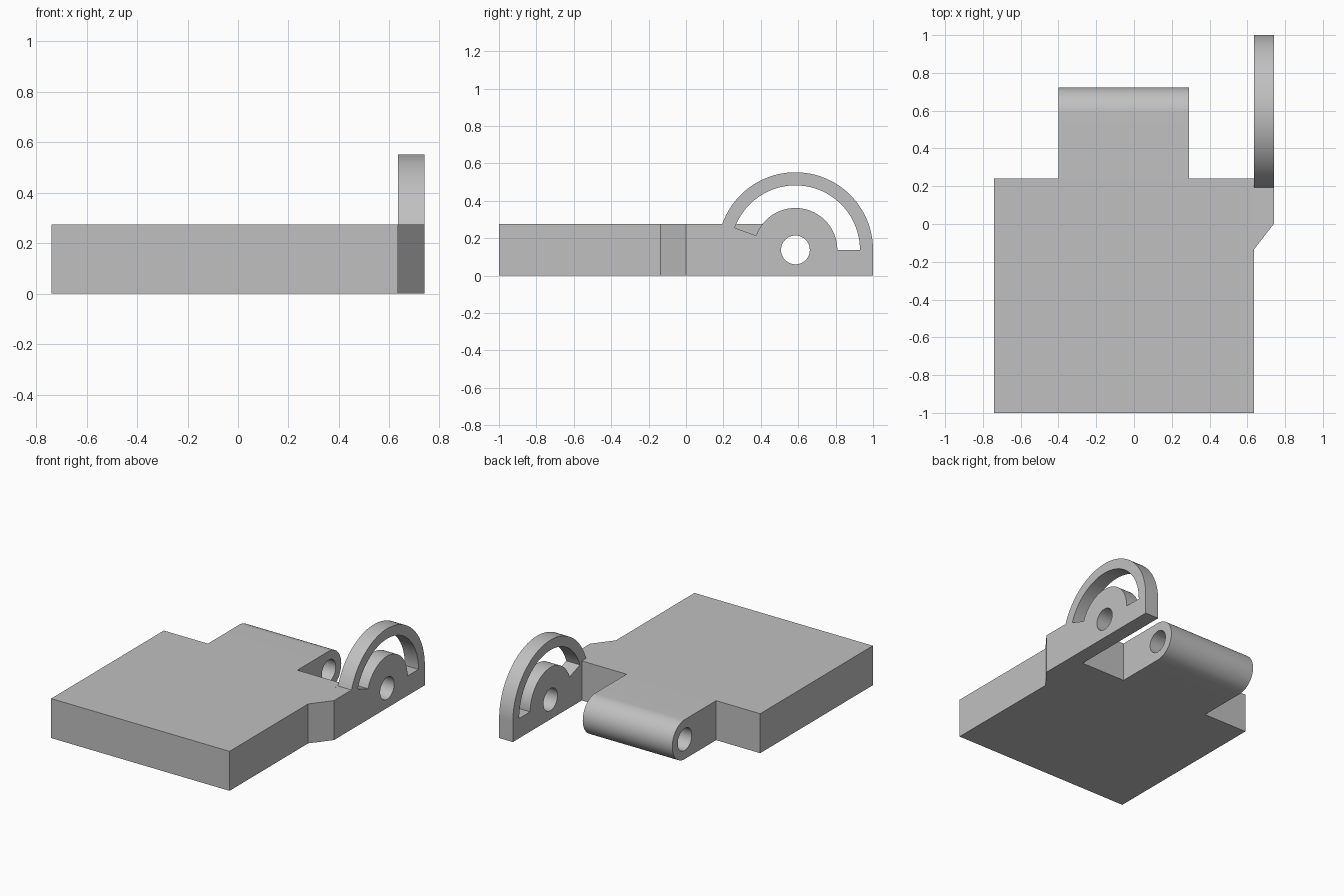
import bpy, bmesh
from math import sin, cos, radians

if "Cube" in bpy.data.objects:
    bpy.data.objects.remove(bpy.data.objects["Cube"], do_unlink=True)

GREY = (0.53, 0.53, 0.53, 1)
grey = bpy.data.materials.new("plain grey")
grey.use_nodes = True
grey.diffuse_color = GREY
grey.node_tree.nodes["Principled BSDF"].inputs["Base Color"].default_value = GREY

THICK = 0.275            # plate thickness
PIN_Y, PIN_Z = 0.585, THICK / 2   # hinge axis
ARM_X0, ARM_X1 = 0.635, 0.74


def arc(radius, start, end, steps=40):
    """Points (y, z) on an arc about the hinge axis, angles in degrees."""
    angles = [radians(start + (end - start) * i / steps) for i in range(steps + 1)]
    return [(PIN_Y + radius * cos(a), PIN_Z + radius * sin(a)) for a in angles]


def prism(name, outline, low, high, axis):
    """Extrude a 2D outline along x (outline is y, z) or z (outline is x, y)."""
    bm = bmesh.new()
    place = (lambda p: (low, *p)) if axis == "x" else (lambda p: (*p, low))
    face = bm.faces.new([bm.verts.new(place(p)) for p in outline])
    grown = bmesh.ops.extrude_face_region(bm, geom=[face])["geom"]
    step = (high - low, 0, 0) if axis == "x" else (0, 0, high - low)
    bmesh.ops.translate(bm, vec=step, verts=[v for v in grown if isinstance(v, bmesh.types.BMVert)])
    bmesh.ops.recalc_face_normals(bm, faces=bm.faces)
    mesh = bpy.data.meshes.new(name)
    bm.to_mesh(mesh)
    bm.free()
    mesh.materials.append(grey)
    ob = bpy.data.objects.new(name, mesh)
    bpy.context.collection.objects.link(ob)
    return ob


def select(ob):
    bpy.ops.object.select_all(action="DESELECT")
    ob.select_set(True)
    bpy.context.view_layer.objects.active = ob


def cut(ob, outline):
    """Cut an outline (y, z) right through a part along x."""
    cutter = prism("cutter", outline, -1, 1, "x")
    cutter.hide_render = True
    mod = ob.modifiers.new("cut", "BOOLEAN")
    mod.operation, mod.solver, mod.object = "DIFFERENCE", "EXACT", cutter
    select(ob)
    bpy.ops.object.modifier_apply(modifier=mod.name)
    bpy.data.objects.remove(cutter, do_unlink=True)


pin_hole = arc(0.077, 0, 360, 48)[:-1]

# Flat plate with a tapered shoulder leading out to the side arm
plate = prism("plate", [(-0.74, -1), (ARM_X0, -1), (ARM_X0, -0.135), (ARM_X1, 0),
                        (ARM_X0, 0), (ARM_X0, 0.24), (-0.74, 0.24)], 0, THICK, "z")

# Hinge knuckle: tongue with a rounded end
knuckle = prism("hinge_knuckle", [(0.24, 0)] + arc(PIN_Z, -90, 90) + [(0.24, THICK)],
                -0.4, 0.29, "x")
cut(knuckle, pin_hole)

# Side arm: bar topped by a large arch, with a curved slot around the hub
arm = prism("side_arm", [(0, 0), (1, 0)] + arc(0.415, 0, 160.7, 64) + [(0, THICK)],
            ARM_X0, ARM_X1, "x")
cut(arm, pin_hole)
cut(arm, arc(0.345, 0, 160, 56) + arc(0.224, 160, 0, 56))

# Smooth the curved walls, keep the edges sharp
for ob in (plate, knuckle, arm):
    select(ob)
    bpy.ops.object.shade_smooth_by_angle(angle=radians(25))
